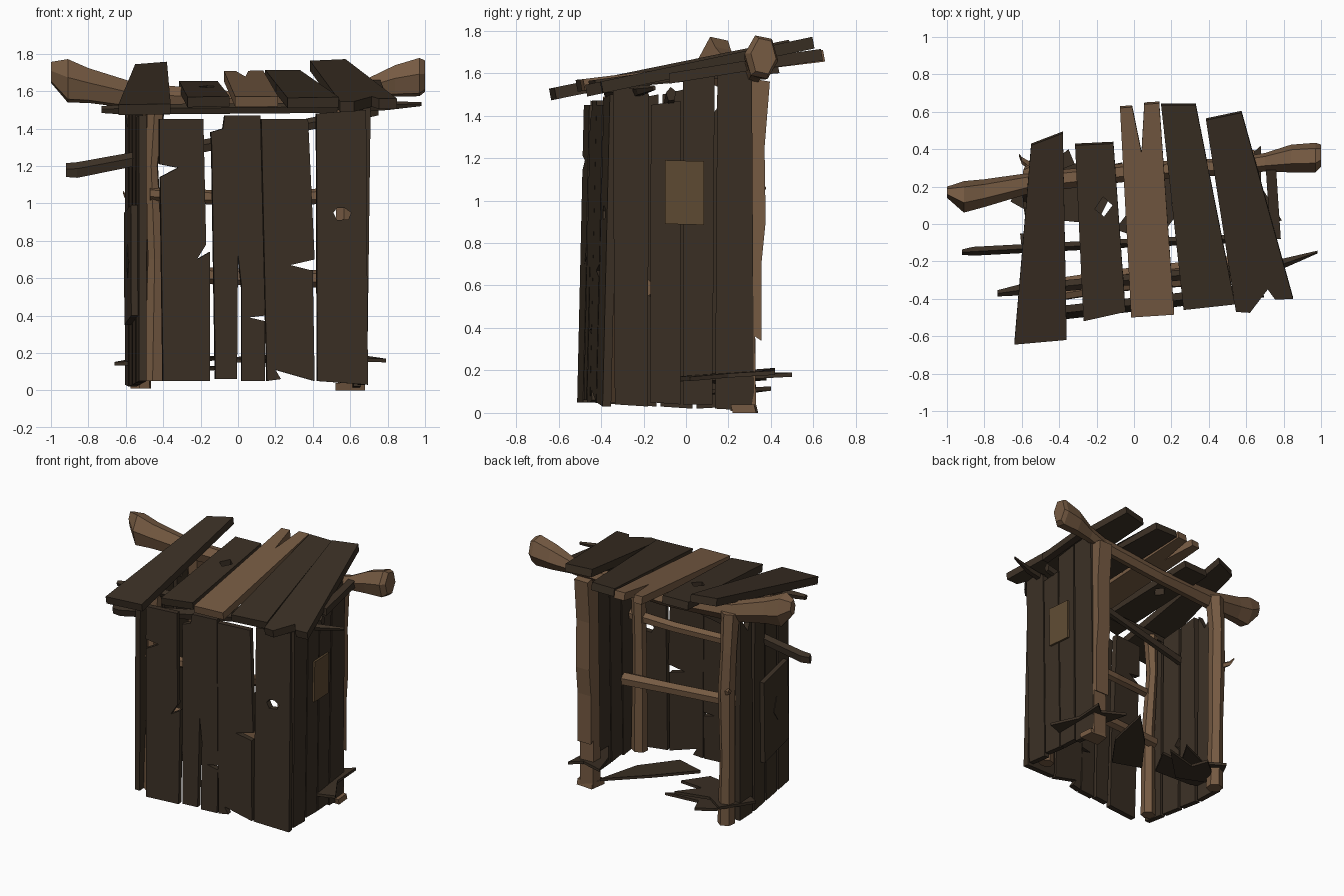
import bpy, bmesh, math
from mathutils import Vector


def material(name, rgb):
    m = bpy.data.materials.new(name)
    m.diffuse_color = (*rgb, 1)
    return m


DARK = material("dark_wood", (0.043, 0.029, 0.018))
BROWN = material("brown_wood", (0.18, 0.103, 0.055))
PATCH = material("patch_wood", (0.115, 0.07, 0.033))


def finish(name, bm, mat):
    bmesh.ops.recalc_face_normals(bm, faces=bm.faces)
    me = bpy.data.meshes.new(name)
    bm.to_mesh(me)
    bm.free()
    me.materials.append(mat)
    ob = bpy.data.objects.new(name, me)
    bpy.context.collection.objects.link(ob)
    return ob


def prism(name, pts, off, mat):
    """Outline of 3D points, extruded along off."""
    bm = bmesh.new()
    a = [bm.verts.new(p) for p in pts]
    b = [bm.verts.new(Vector(p) + Vector(off)) for p in pts]
    bm.faces.new(a)
    bm.faces.new(b[::-1])
    for i in range(len(a)):
        j = (i + 1) % len(a)
        bm.faces.new((a[i], b[i], b[j], a[j]))
    return finish(name, bm, mat)


def tube(name, rings, mat, axis="z", sides=6, turn=0.4):
    """Rings of (centre, radius_1, radius_2) joined along an axis."""
    bm = bmesh.new()
    loops = []
    for c, r1, r2 in rings:
        loop = []
        for k in range(sides):
            t = turn + math.tau * k / sides
            u, v = r1 * math.cos(t), r2 * math.sin(t)
            o = (u, v, 0) if axis == "z" else (0, u, v)
            loop.append(bm.verts.new(Vector(c) + Vector(o)))
        loops.append(loop)
    for p, q in zip(loops, loops[1:]):
        for k in range(sides):
            n = (k + 1) % sides
            bm.faces.new((p[k], p[n], q[n], q[k]))
    bm.faces.new(loops[0][::-1])
    bm.faces.new(loops[-1])
    return finish(name, bm, mat)


def cut(ob, pts, off):
    """Cut a prism-shaped hole through a board."""
    cutter = prism("hole_cutter", pts, off, DARK)
    cutter.hide_render = True
    mod = ob.modifiers.new("hole", "BOOLEAN")
    mod.operation, mod.solver, mod.object = "DIFFERENCE", "EXACT", cutter
    dg = bpy.context.evaluated_depsgraph_get()
    me = bpy.data.meshes.new_from_object(ob.evaluated_get(dg))
    ob.modifiers.clear()
    ob.data = me
    bpy.data.objects.remove(cutter)


# Front wall boards: (x, z) outlines on a slightly turned, leaning plane
def front(x, z, d=0):
    return (x, -0.36 - (0.68 - x) * 0.11 - 0.035 * (1 - z / 1.45) + d, z)


front_boards = [
    [(-.40, .05), (-.15, .05), (-.15, .74), (-.22, .70), (-.17, .78), (-.185, 1.45),
     (-.42, 1.45), (-.42, 1.21), (-.32, 1.19), (-.415, 1.14)],
    [(-.12, .06), (-.005, .06), (0, .73), (.02, .55), (.02, .05), (.145, .05), (.145, .37),
     (.06, .39), (.145, .40), (.12, 1.47), (-.07, 1.47), (-.08, 1.40), (-.145, 1.38), (-.14, 1.31)],
    [(.155, .05), (.23, .06), (.20, .11), (.41, .05), (.40, .64), (.28, .67), (.41, .70),
     (.375, 1.45), (.125, 1.45)],
    [(.425, .05), (.695, .03), (.685, 1.50), (.42, 1.48)],
]
boards = [prism(f"front_board_{i+1}", [front(x, z) for x, z in o], (-.005, .04, 0), DARK)
          for i, o in enumerate(front_boards)]
cut(boards[3], [front(x, z, -.1) for x, z in
                [(.51, .95), (.53, .91), (.59, .915), (.605, .95), (.57, .975), (.53, .975)]], (0, .25, 0))


# Side wall boards: (y, z) outlines
def right(y, z, d=0):
    return (0.69 - 0.07 * (y + .34) + 0.02 * z / 1.6 + d, y, z)


def left(y, z, d=0):
    return (-0.53 - 0.11 * (y + .45) + d, y, z)


right_boards = [
    [(-.335, .04), (-.18, .03), (-.175, 1.50), (-.20, 1.53), (-.345, 1.53)],
    [(-.17, .05), (-.025, .04), (-.025, 1.47), (-.165, 1.45)],
    [(-.015, .04), (.125, .04), (.135, 1.62), (-.015, 1.59)],
    [(.137, .02), (.32, .01), (.31, 1.64), (.148, 1.62)],
]
for i, o in enumerate(right_boards):
    prism(f"right_board_{i+1}", [right(y, z) for y, z in o], (-.04, 0, 0), DARK)
left_boards = [
    [(-.46, .05), (-.31, .04), (-.30, 1.46), (-.45, 1.47)],
    [(-.29, .04), (-.14, .03), (-.13, .5), (-.17, .55), (-.13, .6), (-.13, 1.5), (-.28, 1.47)],
    [(-.12, .03), (.03, .02), (.02, 1.53), (-.11, 1.5)],
    [(.05, .02), (.23, .03), (.22, 1.53), (.12, 1.40), (.06, 1.52)],
]
for i, o in enumerate(left_boards):
    prism(f"left_board_{i+1}", [left(y, z) for y, z in o], (.04, 0, 0), DARK)

# Patches nailed on the sides
prism("right_patch", [right(y, z) for y, z in [(-.1, .89), (.085, .885), (.085, 1.185), (-.1, 1.19)]],
      (.015, 0, 0), PATCH)
prism("left_patch", [left(y, z) for y, z in [(-.40, .40), (-.06, .35), (-.05, .95), (-.38, .99)]],
      (-.035, 0, 0), DARK)
prism("left_patch_knot", [left(y, z, -.035) for y, z in [(-.24, .6), (-.18, .68), (-.22, .78), (-.28, .69)]],
      (-.004, 0, 0), DARK)


# Roof boards: (x, y) outline, front y and z, back y and z
roof = [
    ([(-.64, -.645), (-.36, -.62), (-.38, .485), (-.55, .42)], (-.63, 1.53, .45, 1.75), DARK),
    ([(-.27, -.52), (-.045, -.47), (-.11, .43), (-.315, .42)], (-.5, 1.57, .43, 1.655), DARK),
    ([(-.015, -.5), (.215, -.485), (.135, .645), (.055, .64), (.04, .38), (-.01, .625), (-.075, .62)],
     (-.5, 1.57, .65, 1.71), BROWN),
    ([(.265, -.46), (.54, -.43), (.42, .075), (.20, .1), (.415, .1), (.33, .635), (.145, .635)],
     (-.45, 1.565, .645, 1.715), DARK),
    ([(.545, -.47), (.62, -.475), (.715, -.35), (.755, -.405), (.85, -.4), (.575, .595), (.385, .555)],
     (-.45, 1.55, .59, 1.77), DARK),
]
for i, (o, (y0, z0, y1, z1), mat) in enumerate(roof):
    s = (z1 - z0) / (y1 - y0)
    ob = prism(f"roof_board_{i+1}", [(x, y, z0 + (y - y0) * s) for x, y in o], (0, .01, -.055), mat)
    if i == 1:
        cut(ob, [(x, y, 1.4) for x, y in [(-.21, .08), (-.16, .04), (-.115, .10), (-.165, .145)]], (0, 0, .5))

# Rough ridge beam with flared ends
tube("back_beam", [((-1.0, .17, 1.70), .03, .06), ((-.91, .145, 1.655), .085, .125),
                   ((-.8, .165, 1.63), .075, .10), ((-.55, .22, 1.575), .055, .075),
                   ((0, .28, 1.55), .05, .05), ((.55, .31, 1.59), .045, .055),
                   ((.70, .33, 1.62), .05, .055), ((.84, .35, 1.655), .075, .09),
                   ((.97, .355, 1.675), .08, .11), ((1.0, .365, 1.68), .06, .09)], BROWN, "x", 6, .9)

# Thin front beam, side rail and slanted pole
tube("front_beam", [((-.73, -.37, 1.50), .018, .02), ((-.6, -.35, 1.50), .032, .03),
                    ((.6, -.24, 1.51), .03, .03), ((.8, -.21, 1.52), .028, .025),
                    ((.98, -.15, 1.53), .008, .012)], DARK, "x", 5)
prism("right_rail", [(.73, -.08, 1.60), (.785, -.08, 1.60), (.76, .29, 1.66), (.705, .29, 1.66)],
      (0, 0, -.05), DARK)
tube("slanted_pole", [((-.92, -.15, 1.175), .015, .04), ((-.86, -.145, 1.175), .025, .045),
                      ((0, -.1, 1.34), .025, .035), ((.75, -.07, 1.50), .025, .035)], DARK, "x", 5)

# Corner posts
tube("front_left_post", [((-.45, -.38, .05), .055, .05), ((-.44, -.37, .7), .045, .05),
                         ((-.46, -.35, 1.2), .035, .045), ((-.44, -.34, 1.49), .05, .05)], BROWN)
tube("front_right_post", [((.58, -.28, .05), .06, .05), ((.57, -.27, .8), .05, .045),
                          ((.58, -.26, 1.5), .055, .05)], BROWN)
tube("back_left_post", [((-.52, .27, .01), .06, .06), ((-.53, .27, .5), .05, .055),
                        ((-.53, .28, 1.0), .06, .06), ((-.54, .27, 1.3), .055, .06),
                        ((-.54, .25, 1.58), .065, .065)], BROWN)
prism("back_right_post", [(.535, y, z) for y, z in
                          [(.24, 0), (.33, 0), (.325, .36), (.355, .34), (.355, .7), (.375, .9), (.37, 1.25),
                           (.395, 1.56), (.27, 1.58)]], (.11, 0, 0), BROWN)
prism("back_right_foot", [(.52, .22, 0), (.68, .22, 0), (.67, .33, 0), (.54, .34, 0)], (0, -.01, .04), BROWN)
tube("twig", [((-.615, .37, 1.06), .008, .008), ((-.60, .34, 1.03), .02, .02), ((-.53, .29, 1.0), .03, .03)],
     BROWN, "x", 5)

# Inner rails behind the front boards
tube("lower_front_rail", [((-.47, -.34, .63), .045, .045), ((-.1, -.28, .61), .04, .045),
                          ((.3, -.235, .60), .04, .045), ((.66, -.20, .59), .05, .05)], BROWN, "x", 6)
tube("upper_front_rail", [((-.47, -.39, 1.05), .035, .035), ((-.1, -.33, 1.03), .035, .04),
                          ((.3, -.30, 1.03), .035, .04), ((.64, -.27, 1.05), .035, .045)], BROWN, "x", 6)

# Splintered remains near the floor
shards = {
    "centre": ([(.36, .5), (.1, .24), (-.1, -.03), (.12, -.1), (.3, .15)], .17),
    "left": ([(-.66, .12), (-.5, .03), (-.2, 0), (-.1, .2), (-.27, .2), (-.17, .38), (-.4, .29), (-.54, .38)], .17),
    "left_lower": ([(-.52, .2), (-.3, .1), (-.06, .33), (-.3, .28), (-.35, .4), (-.45, .32)], .11),
    "right": ([(.79, .02), (.66, -.03), (.5, .2), (.42, .42), (.6, .35), (.68, .42), (.68, .2)], .20),
}
for label, (o, z) in shards.items():
    prism(f"{label}_floor_splinter", [(x, y, z + .06 * (y - .2) - .05 * abs(x)) for x, y in o],
          (0, 0, .02), DARK)
